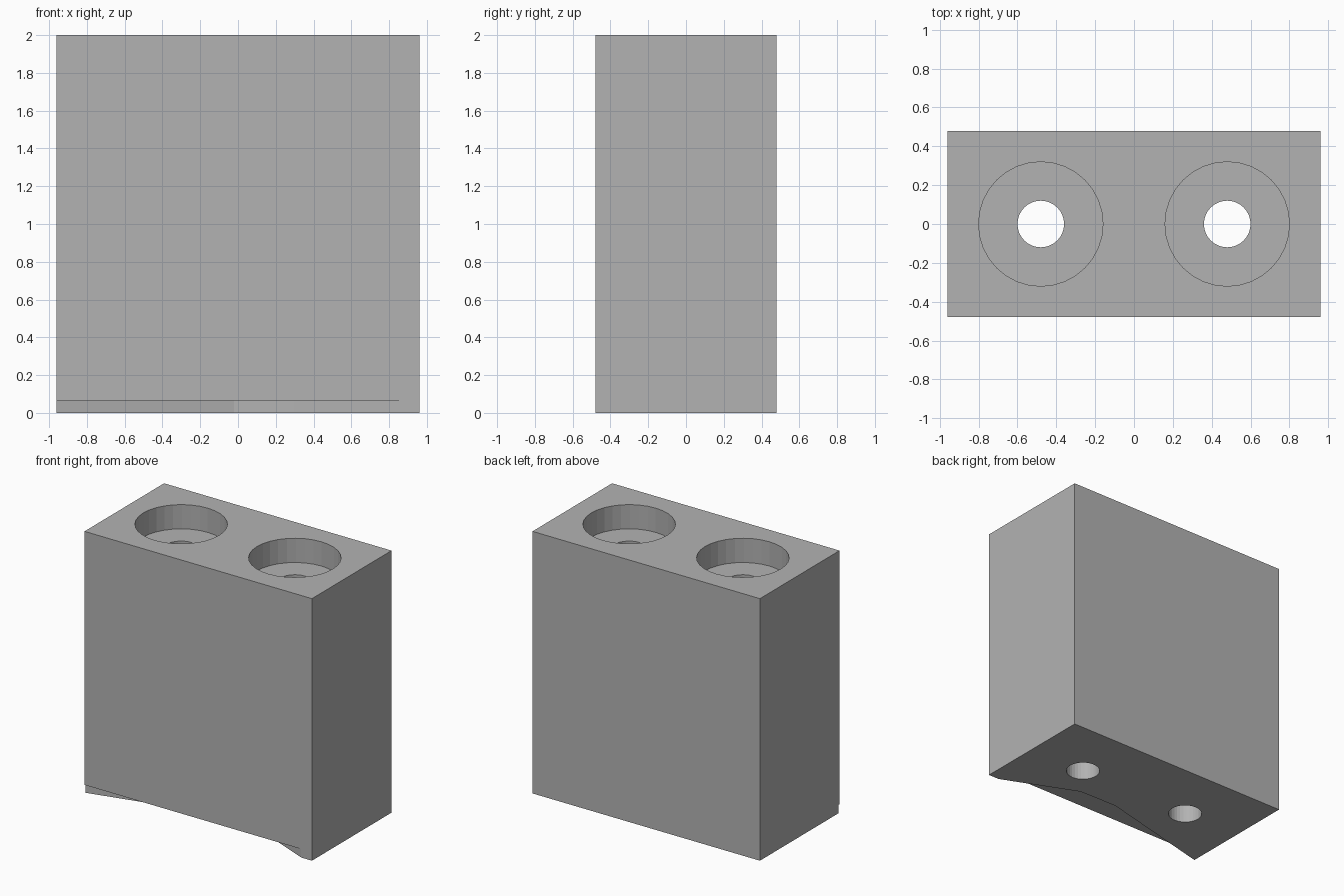
import bpy, bmesh
from math import cos, sin, tau

cube = bpy.data.objects.get("Cube")
if cube:
    bpy.data.objects.remove(cube, do_unlink=True)

grey = bpy.data.materials.new("plain grey")
grey.use_nodes = True
colour = (0.45, 0.45, 0.45, 1)
grey.diffuse_color = colour
grey.node_tree.nodes["Principled BSDF"].inputs["Base Color"].default_value = colour


def prism(name, outline, low, high):
    """Upright solid with the given outline, listed counter-clockwise."""
    bm = bmesh.new()
    base = bm.faces.new([bm.verts.new((x, y, low)) for x, y in outline])
    top = bmesh.ops.extrude_face_region(bm, geom=[base])["geom"]
    for v in top:
        if isinstance(v, bmesh.types.BMVert):
            v.co.z = high
    bmesh.ops.recalc_face_normals(bm, faces=bm.faces)
    mesh = bpy.data.meshes.new(name)
    bm.to_mesh(mesh)
    bm.free()
    mesh.materials.append(grey)
    obj = bpy.data.objects.new(name, mesh)
    bpy.context.collection.objects.link(obj)
    return obj


def circle(cx, radius, sides=32):
    return [(cx + radius * cos(tau * i / sides), radius * sin(tau * i / sides))
            for i in range(sides)]


def cut(target, cutter):
    """Subtract the cutter, then discard it."""
    cutter.hide_render = True
    mod = target.modifiers.new("cut", "BOOLEAN")
    mod.operation = "DIFFERENCE"
    mod.solver = "EXACT"
    mod.object = cutter
    bpy.context.view_layer.objects.active = target
    bpy.ops.object.modifier_apply(modifier=mod.name)
    bpy.data.objects.remove(cutter, do_unlink=True)


# Block
W, D = 0.96, 0.48
block = prism("block", [(-W, -D), (W, -D), (W, D), (-W, D)], 0, 2)

# Counterbored through holes
for x in (-0.48, 0.48):
    cut(block, prism("hole_cutter", circle(x, 0.12), -0.2, 2.2))
    cut(block, prism("counterbore_cutter", circle(x, 0.32), 1.815, 2.2))

# Shallow angled relief under the front edge
relief = [(-1.1, -0.6), (0.87, -0.6), (0.87, -0.48),
          (0.30, -0.24), (-0.02, -0.235), (-1.1, -0.502)]
cut(block, prism("relief_cutter", relief, -0.2, 0.065))
